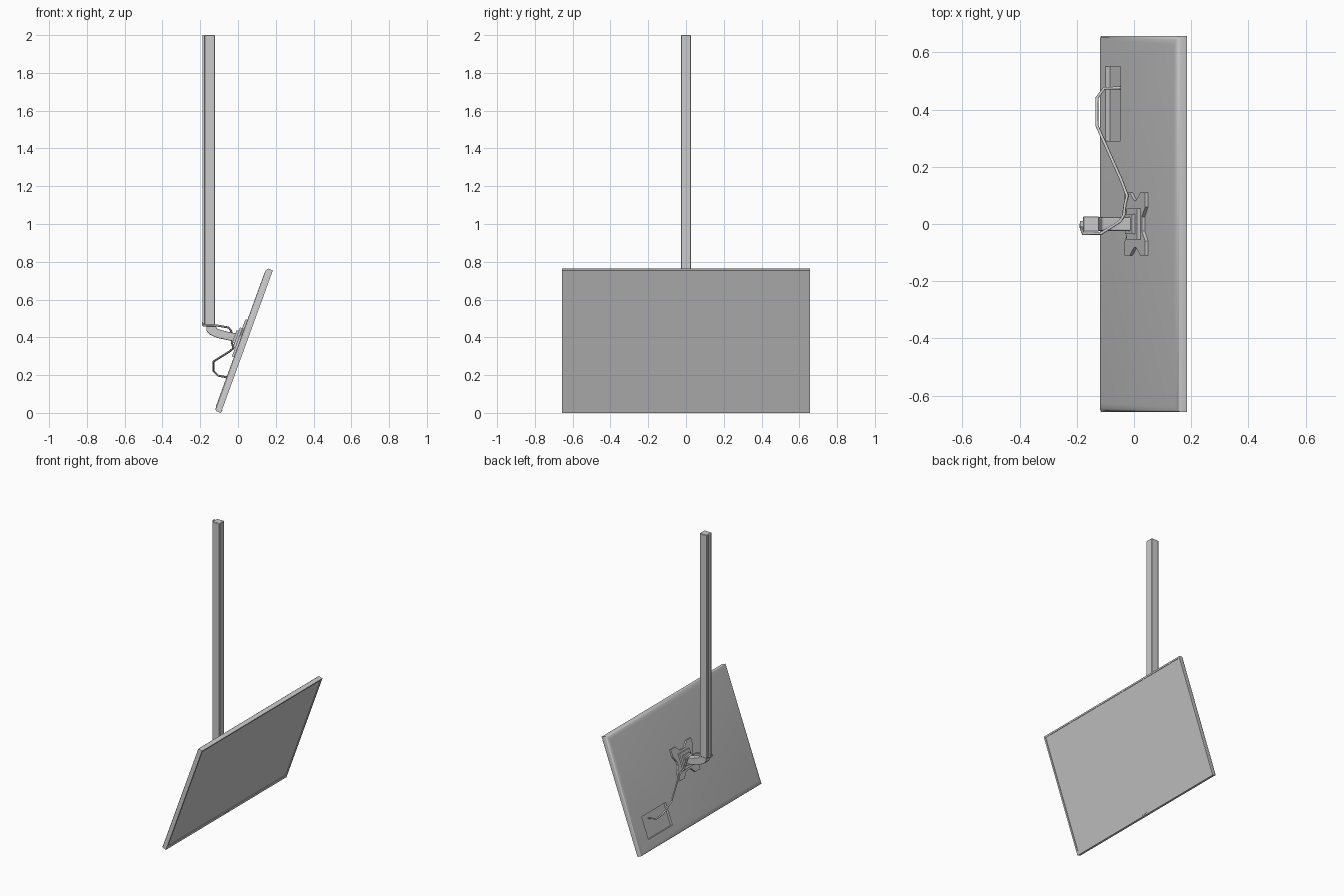
import bpy, bmesh, math
from mathutils import Matrix, Vector

cube = bpy.data.objects.get("Cube")
if cube:
    bpy.data.objects.remove(cube, do_unlink=True)

grey = bpy.data.materials.new("light grey")
grey.use_nodes = True
colour = (0.6, 0.6, 0.6, 1)
grey.diffuse_color = colour
grey.node_tree.nodes["Principled BSDF"].inputs["Base Color"].default_value = colour

# Tilted display frame: local x across, y up the panel, z out of the screen
TILT = math.radians(20)
up = Vector((math.sin(TILT), 0, math.cos(TILT)))
out = Vector((math.cos(TILT), 0, -math.sin(TILT)))
PANEL = Matrix((Vector((0, 1, 0)), up, out)).transposed().to_4x4()
PANEL.translation = (-0.09, 0, 0)
# Side profile frame: local x and y are world x and z, local z is world -y
SIDE = Matrix.Rotation(math.radians(90), 4, 'X')


def loft(name, rings, matrix=Matrix(), smooth=None):
    """Closed solid through rings of matching points."""
    bm = bmesh.new()
    loops = [[bm.verts.new(p) for p in ring] for ring in rings]
    for a, b in zip(loops, loops[1:]):
        for i in range(len(a)):
            j = (i + 1) % len(a)
            bm.faces.new((a[i], a[j], b[j], b[i]))
    bm.faces.new(loops[0])
    bm.faces.new(loops[-1])
    bmesh.ops.recalc_face_normals(bm, faces=bm.faces)
    mesh = bpy.data.meshes.new(name)
    bm.to_mesh(mesh)
    bm.free()
    mesh.transform(matrix)
    mesh.materials.append(grey)
    obj = bpy.data.objects.new(name, mesh)
    bpy.context.collection.objects.link(obj)
    if smooth:
        shade(obj, smooth)
    return obj


def activate(obj):
    bpy.ops.object.select_all(action='DESELECT')
    obj.select_set(True)
    bpy.context.view_layer.objects.active = obj


def shade(obj, degrees):
    activate(obj)
    bpy.ops.object.shade_smooth_by_angle(angle=math.radians(degrees))


def rect(x0, x1, y0, y1, z):
    return [(x0, y0, z), (x1, y0, z), (x1, y1, z), (x0, y1, z)]


def box(name, x, y, z, matrix=Matrix()):
    return loft(name, [rect(*x, *y, h) for h in z], matrix)


def prism(name, outline, z0, z1, matrix):
    return loft(name, [[(x, y, z) for x, y in outline] for z in (z0, z1)], matrix)


def bevel(obj, width, segments=2):
    mod = obj.modifiers.new("soft edges", 'BEVEL')
    mod.width, mod.segments = width, segments


# Display casing with recessed screen and rounded back
W, H = 0.657, 0.803


def casing_ring(inset, z):
    return rect(inset - W, W - inset, inset, H - inset, z)


screen = (0.012 - W, W - 0.012, 0.024, H - 0.01)
rings = [rect(*screen, -0.004), rect(*screen, 0)]
rings += [casing_ring(i, z) for i, z in
          ((0, 0), (0, -0.026), (0.004, -0.031), (0.013, -0.035), (0.03, -0.037))]
casing = loft("display_casing", rings, PANEL)

# Socket recess in the back of the casing
cutter = box("recess_cutter", (0.29, 0.55), (0.073, 0.225), (-0.021, -0.06), PANEL)
cutter.hide_render = True
cut = casing.modifiers.new("socket recess", 'BOOLEAN')
cut.operation, cut.solver, cut.object = 'DIFFERENCE', 'EXACT', cutter
activate(casing)
bpy.ops.object.modifier_apply(modifier=cut.name)
bpy.data.objects.remove(cutter, do_unlink=True)
shade(casing, 40)

# Sensor strip on the lower bezel
box("sensor_strip", (-0.02, 0.02), (0.008, 0.014), (-0.002, 0.003), PANEL)

# Butterfly mounting plate: one quarter outline mirrored both ways
MID = 0.405
quarter = [(0.025, 0.07), (0.06, 0.105), (0.11, 0.105), (0.11, 0.055), (0.083, 0.012)]
right = quarter + [(x, -y) for x, y in reversed(quarter)]
outline = right + [(-x, -y) for x, y in right]
prism("mounting_plate", [(x, y + MID) for x, y in outline], -0.036, -0.048, PANEL)
box("mount_block", (-0.055, 0.055), (0.35, 0.46), (-0.045, -0.06), PANEL)
box("pivot_bracket", (-0.035, 0.035), (0.37, 0.44), (-0.058, -0.072), PANEL)

# Arm joining the pole to the mount
arm = prism("tilt_arm", [(-0.168, 0.47), (-0.168, 0.435), (-0.15, 0.415), (-0.11, 0.397),
                         (-0.02, 0.378), (0.0, 0.38), (0.0, 0.42), (-0.05, 0.428),
                         (-0.11, 0.445), (-0.125, 0.47)], -0.024, 0.024, SIDE)
bevel(arm, 0.004)

# Ceiling pole with a cable channel down its back
pole = box("ceiling_pole", (-0.178, -0.122), (-0.027, 0.027), (0.46, 2.0))
bevel(pole, 0.003, 1)
box("cable_channel", (-0.189, -0.177), (-0.01, 0.01), (0.46, 2.0))

# Cable from the channel, round the arm and down to the socket
path = [(-0.185, 0.0, 0.48), (-0.185, -0.012, 0.464), (-0.178, -0.034, 0.462),
        (-0.115, -0.033, 0.463), (-0.05, 0.008, 0.452), (-0.036, 0.03, 0.435),
        (-0.032, 0.065, 0.37), (-0.024, 0.1, 0.342), (-0.045, 0.155, 0.325),
        (-0.13, 0.345, 0.272), (-0.13, 0.44, 0.222), (-0.105, 0.474, 0.197),
        (-0.045, 0.476, 0.186)]
curve = bpy.data.curves.new("cable", 'CURVE')
curve.dimensions = '3D'
curve.bevel_depth, curve.bevel_resolution, curve.use_fill_caps = 0.0055, 1, True
spline = curve.splines.new('POLY')
spline.points.add(len(path) - 1)
for point, co in zip(spline.points, path):
    point.co = (*co, 1)
curve.materials.append(grey)
cable = bpy.data.objects.new("cable", curve)
bpy.context.collection.objects.link(cable)
